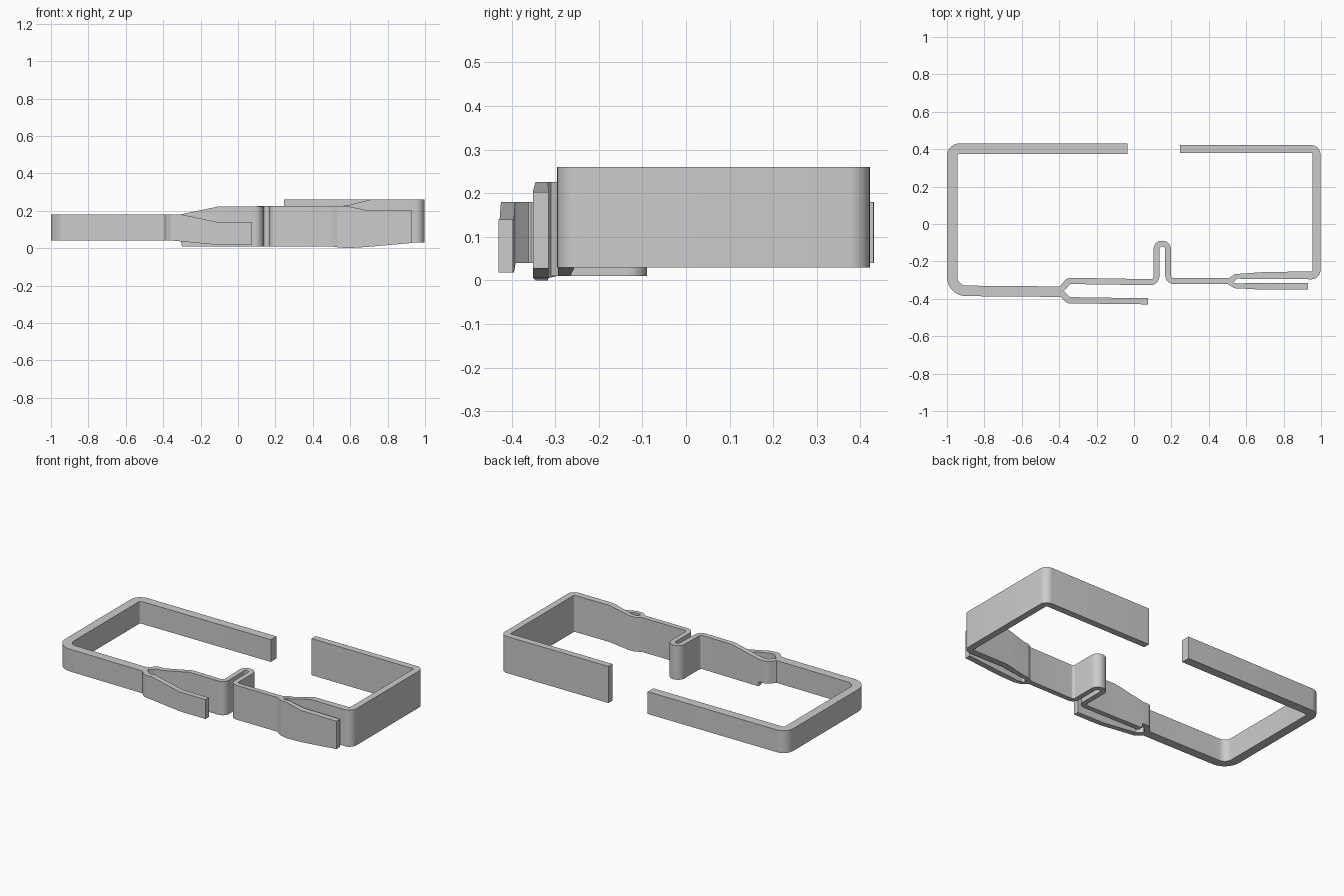
import bpy, bmesh, math
from mathutils import Vector

if "Cube" in bpy.data.objects:
    bpy.data.objects.remove(bpy.data.objects["Cube"])


def fillet(points, segs=8):
    """Round path corners. Point = (x, y, thickness, z_low, z_high, radius)."""
    out = []
    for i, p in enumerate(points):
        r = p[5]
        v = Vector(p[:5])
        if r == 0 or i in (0, len(points) - 1):
            out.append(v)
            continue
        c = Vector(p[:2])
        a = (Vector(points[i - 1][:2]) - c).normalized()
        b = (Vector(points[i + 1][:2]) - c).normalized()
        half = a.angle(b) / 2
        d = r / math.tan(half)
        centre = c + (a + b).normalized() * (r / math.sin(half))
        s, e = c + a * d - centre, c + b * d - centre
        sweep = s.angle_signed(e)          # clockwise positive
        for k in range(segs + 1):
            t = -sweep * k / segs
            q = Vector((s.x * math.cos(t) - s.y * math.sin(t),
                        s.x * math.sin(t) + s.y * math.cos(t))) + centre
            out.append(Vector((q.x, q.y, p[2], p[3], p[4])))
    return out


def strap(name, points):
    """Solid flat strap standing on edge along a path in the xy plane."""
    path = fillet(points)
    bm = bmesh.new()
    rings = []
    for i, p in enumerate(path):
        c = Vector(p[:2])
        dirs = []
        if i > 0:
            dirs.append((c - Vector(path[i - 1][:2])).normalized())
        if i < len(path) - 1:
            dirs.append((Vector(path[i + 1][:2]) - c).normalized())
        t = sum(dirs, Vector((0, 0))).normalized()
        n = Vector((-t.y, t.x)) * (p[2] / 2 / t.dot(dirs[0]))
        rings.append([bm.verts.new((*(c + n * s), z)) for s, z in
                      ((1, p[3]), (-1, p[3]), (-1, p[4]), (1, p[4]))])
    for a, b in zip(rings, rings[1:]):
        for k in range(4):
            bm.faces.new((a[k], a[(k + 1) % 4], b[(k + 1) % 4], b[k]))
    bm.faces.new(rings[0])
    bm.faces.new(rings[-1][::-1])
    bmesh.ops.recalc_face_normals(bm, faces=bm.faces)
    mesh = bpy.data.meshes.new(name)
    bm.to_mesh(mesh)
    bm.free()
    ob = bpy.data.objects.new(name, mesh)
    bpy.context.collection.objects.link(ob)
    bpy.ops.object.select_all(action='DESELECT')
    ob.select_set(True)
    bpy.context.view_layer.objects.active = ob
    bpy.ops.object.shade_smooth_by_angle(angle=math.radians(30))
    return ob


# Low thick band on the left
strap("left_band", [
    (-0.035, 0.403, 0.055, 0.04, 0.18, 0),
    (-0.972, 0.403, 0.056, 0.04, 0.18, 0.04),
    (-0.972, -0.357, 0.056, 0.04, 0.18, 0.075),
    (-0.375, -0.362, 0.056, 0.04, 0.18, 0)])

# Front tongue of the left fork
strap("left_tongue", [
    (-0.385, -0.373, 0.033, 0.04, 0.18, 0),
    (-0.350, -0.408, 0.033, 0.04, 0.18, 0.02),
    (-0.30, -0.408, 0.033, 0.036, 0.18, 0),
    (-0.11, -0.411, 0.033, 0.018, 0.14, 0),
    (0.075, -0.413, 0.033, 0.018, 0.14, 0)])

# Middle strap: rear prong of the left fork, then the raised loop,
# then rear prong of the right fork and the tall right band
strap("middle_strap_and_right_band", [
    (-0.385, -0.345, 0.033, 0.04, 0.18, 0),
    (-0.350, -0.305, 0.033, 0.04, 0.18, 0.02),
    (-0.305, -0.305, 0.033, 0.04, 0.18, 0),
    (-0.30, -0.305, 0.033, 0.01, 0.182, 0),
    (-0.11, -0.308, 0.033, 0.01, 0.222, 0),
    (0.12, -0.311, 0.031, 0.01, 0.222, 0.03),
    (0.12, -0.105, 0.031, 0.01, 0.225, 0.030),
    (0.182, -0.105, 0.031, 0.01, 0.225, 0.030),
    (0.182, -0.305, 0.031, 0.01, 0.225, 0.03),
    (0.515, -0.304, 0.033, 0.01, 0.226, 0.01),
    (0.545, -0.280, 0.025, 0.01, 0.226, 0.01),
    (0.58, -0.279, 0.028, 0.01, 0.228, 0),
    (0.71, -0.275, 0.038, 0.03, 0.26, 0),
    (0.976, -0.275, 0.041, 0.03, 0.26, 0.027),
    (0.976, 0.401, 0.041, 0.03, 0.26, 0.027),
    (0.245, 0.401, 0.041, 0.03, 0.26, 0)])

# Front tongue of the right fork
strap("right_tongue", [
    (0.505, -0.307, 0.028, 0.01, 0.226, 0),
    (0.54, -0.331, 0.025, 0.005, 0.226, 0.01),
    (0.58, -0.331, 0.028, 0.0, 0.226, 0),
    (0.68, -0.333, 0.036, 0.006, 0.205, 0),
    (0.93, -0.333, 0.036, 0.028, 0.203, 0)])
